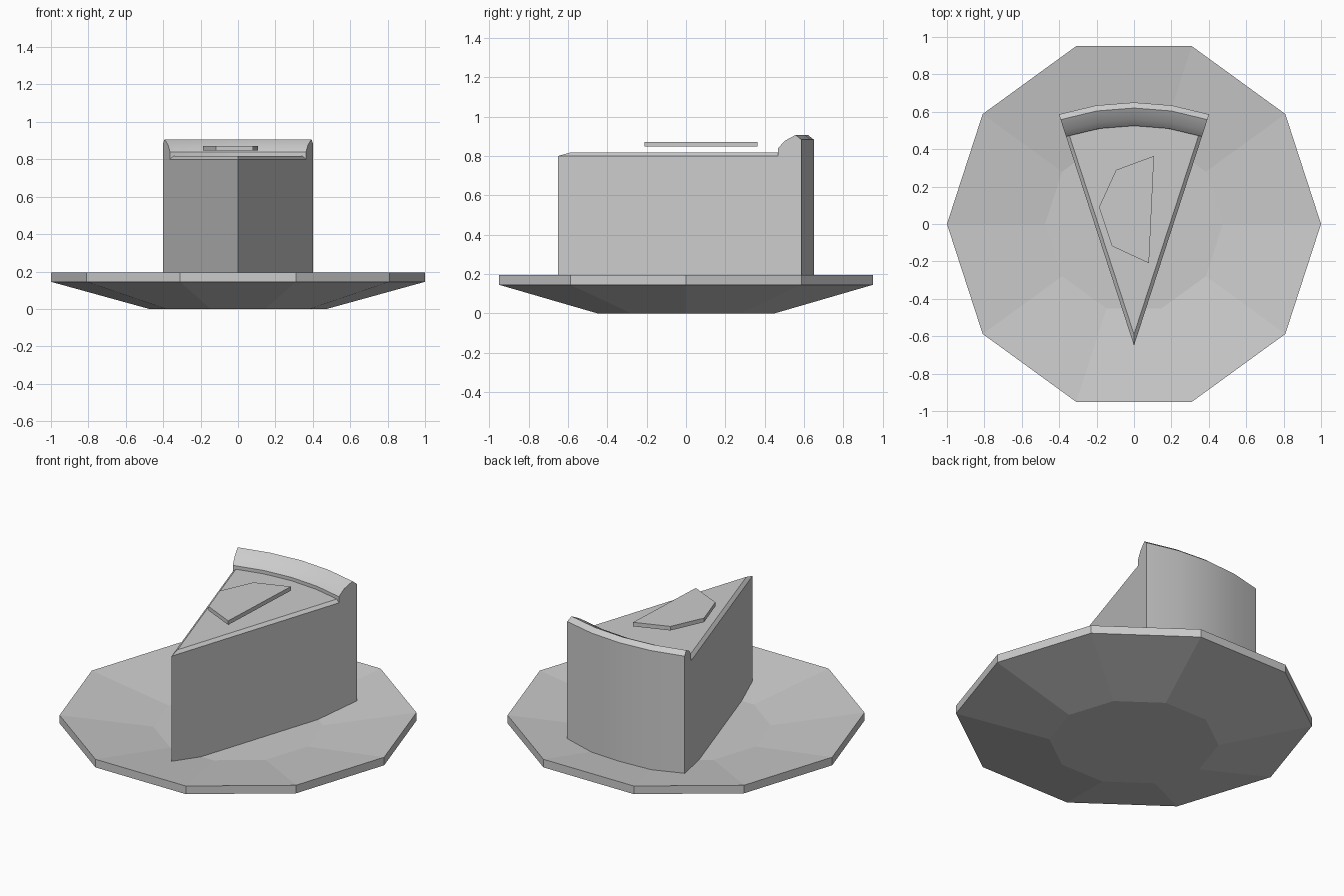
import bpy, bmesh, math

if "Cube" in bpy.data.objects:
    bpy.data.objects.remove(bpy.data.objects["Cube"])

TIP_Y = -0.65      # the slice fans out from this point
HALF = 18          # half of the slice angle in degrees
BASE = 0.12        # height of the plate's flat middle


def make(name, verts, faces, smooth=None):
    bm = bmesh.new()
    vs = [bm.verts.new(v) for v in verts]
    for f in faces:
        bm.faces.new([vs[i] for i in f])
    bmesh.ops.recalc_face_normals(bm, faces=bm.faces)
    me = bpy.data.meshes.new(name)
    bm.to_mesh(me)
    bm.free()
    ob = bpy.data.objects.new(name, me)
    bpy.context.collection.objects.link(ob)
    if smooth:
        bpy.ops.object.select_all(action='DESELECT')
        ob.select_set(True)
        bpy.context.view_layer.objects.active = ob
        bpy.ops.object.shade_smooth_by_angle(angle=math.radians(smooth))
    return ob


def loft(name, rings, smooth=None):
    """Join equal closed rings of points and cap both ends."""
    n = len(rings[0])
    faces = [tuple(range(n)), tuple(range((len(rings) - 1) * n, len(rings) * n))]
    for k in range(len(rings) - 1):
        for i in range(n):
            j = (i + 1) % n
            faces.append((k * n + i, k * n + j, (k + 1) * n + j, (k + 1) * n + i))
    return make(name, [p for r in rings for p in r], faces, smooth)


def polar(r, deg, z):
    a = math.radians(deg)
    return (r * math.sin(a), TIP_Y + r * math.cos(a), z)


def wedge(r, half, tip_y, z):
    return [(0, tip_y, z)] + [polar(r, half * k / 2, z) for k in range(-2, 3)]


# Ten-sided plate with a sunken middle
def decagon(r, z):
    return [(r * math.cos(math.tau * i / 10), r * math.sin(math.tau * i / 10), z)
            for i in range(10)]


loft("plate", [decagon(r, z) for r, z in
               ((0.475, 0), (1, 0.145), (1, 0.195), (0.475, BASE))])

# Cake filling with a slightly raised, inset top
loft("filling", [wedge(1.175, HALF, TIP_Y, BASE), wedge(1.175, HALF, TIP_Y, 0.8),
                 wedge(1.175, HALF - 0.9, -0.59, 0.817)])

# Crust: profile swept along the back arc
profile = [(1.175, BASE), (1.175, 0.838), (1.21, 0.876), (1.27, 0.907),
           (1.3, 0.883), (1.3, BASE)]
loft("crust", [[polar(r, HALF * k / 2, z) for r, z in profile]
               for k in range(-2, 3)], smooth=30)

# Thin topping piece hovering just above the filling
outline = [(0.107, 0.364), (-0.096, 0.289), (-0.187, 0.09), (-0.118, -0.118), (0.08, -0.21)]
loft("topping", [[(x, y, z) for x, y in outline] for z in (0.847, 0.872)])
